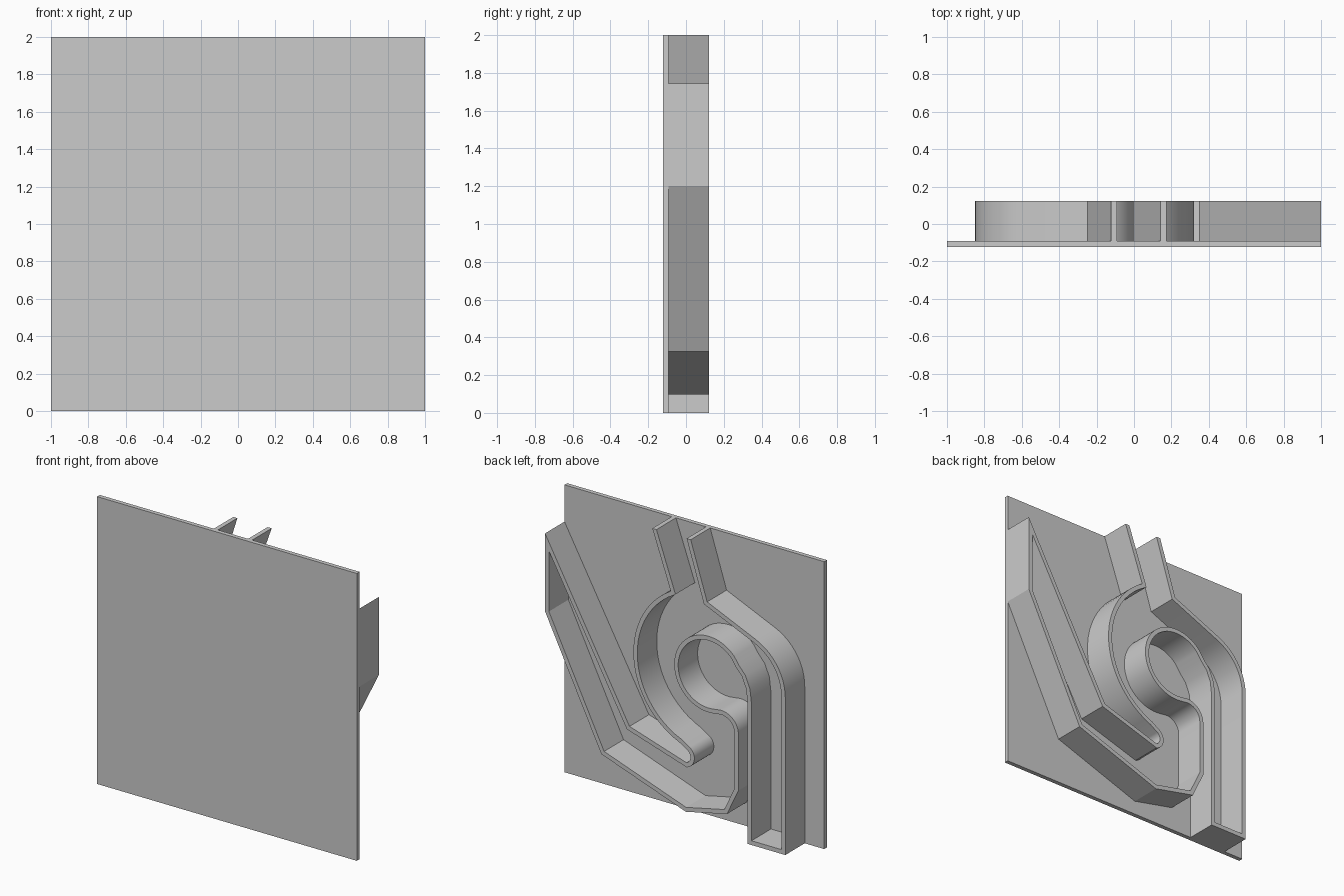
import bpy, bmesh
from math import cos, sin, radians
from mathutils import Vector

if "Cube" in bpy.data.objects:
    bpy.data.objects.remove(bpy.data.objects["Cube"])

FRONT, BASE, RIM = -0.122, -0.092, 0.122   # depth of plate front, plate back, wall rim
HALF = 0.015                               # half of the wall thickness

grey = bpy.data.materials.new("plain grey")
grey.use_nodes = True
colour = (0.6, 0.6, 0.6, 1)
grey.diffuse_color = colour
grey.node_tree.nodes["Principled BSDF"].inputs["Base Color"].default_value = colour


def finish(bm, name):
    bmesh.ops.recalc_face_normals(bm, faces=bm.faces)
    mesh = bpy.data.meshes.new(name)
    bm.to_mesh(mesh)
    bm.free()
    mesh.materials.append(grey)
    obj = bpy.data.objects.new(name, mesh)
    bpy.context.collection.objects.link(obj)
    return obj


def arc(cx, cz, r, start, end):
    """Points along an arc, angles in degrees."""
    n = max(4, round(abs(end - start) / 6))
    angles = [radians(start + (end - start) * i / n) for i in range(n + 1)]
    return [(cx + r * cos(a), cz + r * sin(a)) for a in angles]


def wall(name, path):
    """Sweep an upright wall along a mitred centre line; both ends are cut level."""
    pts = [Vector(p) for p in path]
    normals = []
    for a, b in zip(pts, pts[1:]):
        d = (b - a).normalized()
        normals.append(Vector((-d.y, d.x)))
    bm = bmesh.new()
    rings = []
    for i, p in enumerate(pts):
        if i in (0, len(pts) - 1):
            n = normals[0] if i == 0 else normals[-1]
            m = Vector((1, 0)) * (1 if n.x > 0 else -1)
        else:
            n = normals[i]
            m = (normals[i - 1] + n).normalized()
        off = m * HALF / m.dot(n)
        l, r = p + off, p - off
        rings.append([bm.verts.new(v) for v in (
            (l.x, BASE, l.y), (l.x, RIM, l.y), (r.x, RIM, r.y), (r.x, BASE, r.y))])
    for a, b in zip(rings, rings[1:]):
        for k in range(4):
            j = (k + 1) % 4
            bm.faces.new((a[k], a[j], b[j], b[k]))
    bm.faces.new(rings[0])
    bm.faces.new(rings[-1])
    return finish(bm, name)


# Square backing plate
bm = bmesh.new()
bmesh.ops.create_cube(bm, size=1)
for v in bm.verts:
    v.co = (v.co.x * 2, FRONT if v.co.y < 0 else BASE, v.co.z * 2 + 1)
finish(bm, "backing_plate")

# One continuous track wall
path = [(0.158, 2)]                                   # entry, left side
path += arc(-0.26, 1.1, 0.565, 61, -68)               # outer spiral
path += arc(-0.07, 0.485, 0.065, 115, 252)            # rounded tip
path += [(0.36, 0.562), (0.985, 1.686), (0.985, 1.205),
         (0.556, 0.336), (-0.085, 0.112), (-0.39, 0.178), (-0.474, 0.355)]  # side pocket
path += arc(-0.356, 0.742, 0.118, 180, 75)            # bulge
path += arc(-0.26, 1.1, 0.25, -105, 138)[1:]          # inner ring
path += [(-0.482, 1.215), (-0.53, 1.16), (-0.563, 1.08), (-0.575, 0.98),
         (-0.575, 0.015), (-0.835, 0.015)]            # exit chute
path += arc(-0.471, 1.092, 0.364, 180, 113)           # outer shoulder
path += [(-0.236, 1.59), (-0.106, 2)]                 # entry, right side
track = wall("track_wall", path)

bpy.ops.object.select_all(action='DESELECT')
track.select_set(True)
bpy.context.view_layer.objects.active = track
bpy.ops.object.shade_smooth_by_angle(angle=radians(25))
